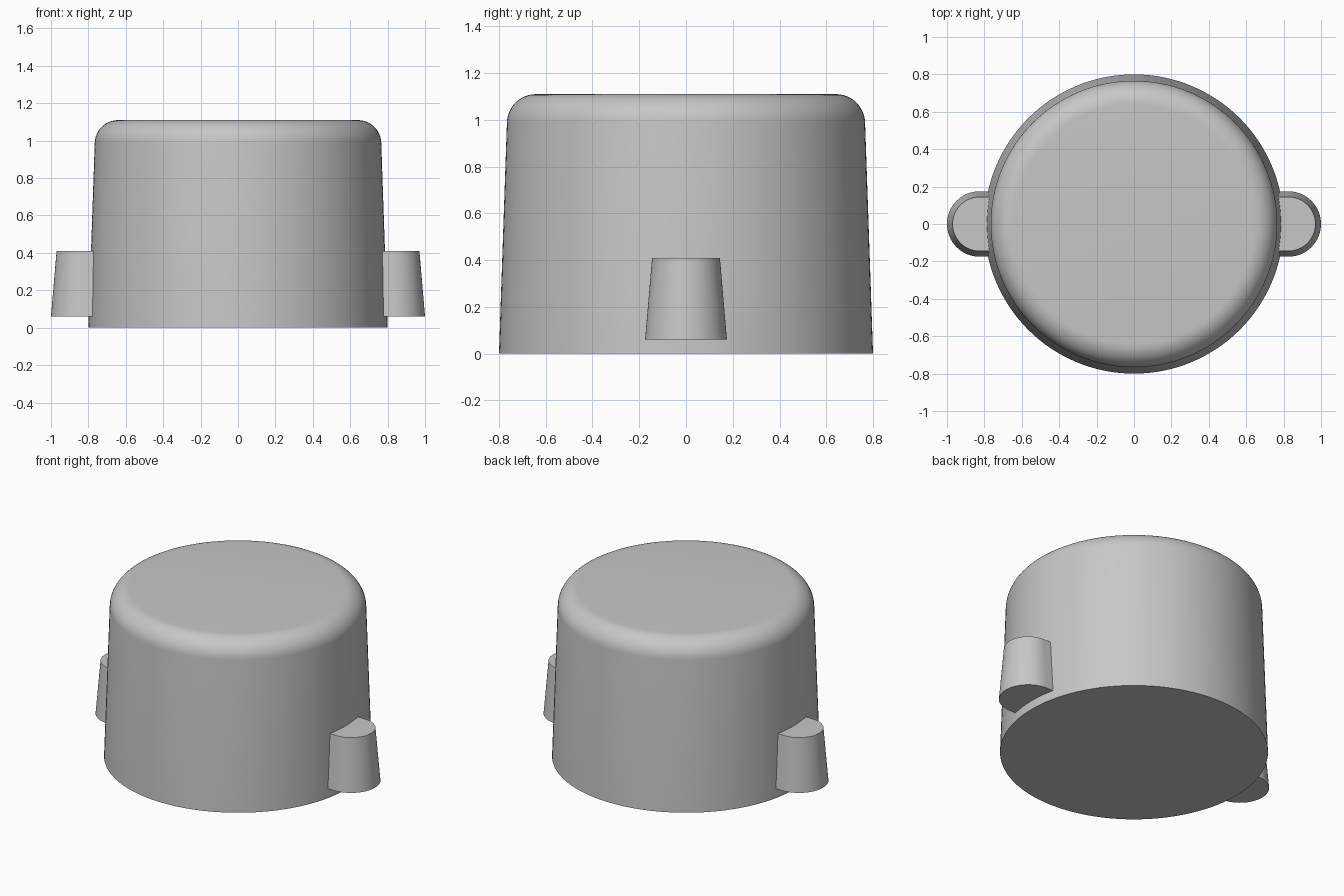
import bpy, bmesh, math

if "Cube" in bpy.data.objects:
    bpy.data.objects.remove(bpy.data.objects["Cube"], do_unlink=True)

GREY = (0.57, 0.57, 0.57, 1)
grey = bpy.data.materials.new("plain grey")
grey.use_nodes = True
grey.diffuse_color = GREY
grey.node_tree.nodes["Principled BSDF"].inputs["Base Color"].default_value = GREY


def loft(name, rings):
    """Join closed rings of points into a capped solid, smooth with sharp rims."""
    bm = bmesh.new()
    loops = [[bm.verts.new(p) for p in ring] for ring in rings]
    for low, high in zip(loops, loops[1:]):
        for i in range(len(low)):
            j = (i + 1) % len(low)
            bm.faces.new((low[i], low[j], high[j], high[i]))
    bm.faces.new(loops[0][::-1])
    bm.faces.new(loops[-1])
    bmesh.ops.recalc_face_normals(bm, faces=bm.faces)
    mesh = bpy.data.meshes.new(name)
    bm.to_mesh(mesh)
    bm.free()
    mesh.materials.append(grey)
    obj = bpy.data.objects.new(name, mesh)
    bpy.context.collection.objects.link(obj)
    bpy.ops.object.select_all(action="DESELECT")
    obj.select_set(True)
    bpy.context.view_layer.objects.active = obj
    bpy.ops.object.shade_smooth_by_angle(angle=math.radians(30))
    return obj


def circle(radius, z, count=128):
    angles = [math.tau * i / count for i in range(count)]
    return [(radius * math.cos(a), radius * math.sin(a), z) for a in angles]


# Drafted round body with a filleted top rim
HEIGHT, FILLET, SHOULDER = 1.11, 0.125, 0.766
profile = [(0.8, 0)]
for step in range(13):
    a = math.radians(2 + 88 * step / 12)
    profile.append((SHOULDER - FILLET + FILLET * math.cos(a),
                    HEIGHT - FILLET + FILLET * math.sin(a)))
loft("body", [circle(r, z) for r, z in profile])


# Tapered round-ended lugs, rooted inside the body wall
def lug_outline(side, radius, z, count=32):
    arc = [math.pi * (i / count - 0.5) for i in range(count + 1)]
    points = [(0.7, -radius)]
    points += [(0.825 + radius * math.cos(a), radius * math.sin(a)) for a in arc]
    points += [(0.7, radius)]
    return [(side * x, y, z) for x, y in points]


for name, side in (("left_lug", 1), ("right_lug", -1)):
    loft(name, [lug_outline(side, 0.175, 0.06), lug_outline(side, 0.145, 0.41)])
